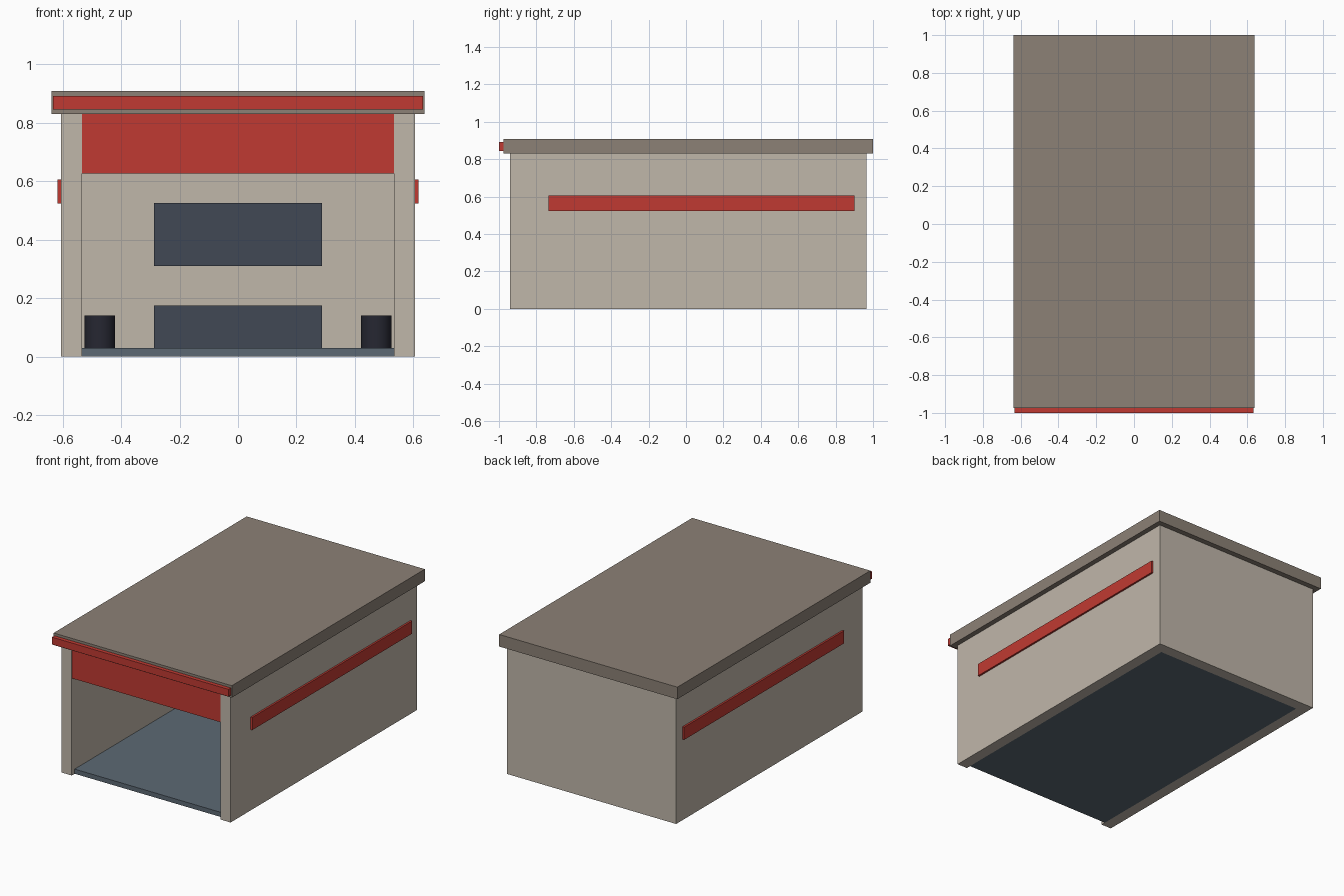
import bpy, math

if "Cube" in bpy.data.objects:
    bpy.data.objects.remove(bpy.data.objects["Cube"])


def material(name, rgb):
    m = bpy.data.materials.new(name)
    lin = [(c / 255 / 12.92) if c < 11 else ((c / 255 + 0.055) / 1.055) ** 2.4 for c in rgb]
    m.diffuse_color = (*lin, 1)
    m.use_nodes = True
    m.node_tree.nodes["Principled BSDF"].inputs["Base Color"].default_value = m.diffuse_color
    return m


WALL = material("wall_beige", (192, 183, 170))
ROOF = material("roof_taupe", (140, 129, 118))
RED = material("trim_red", (192, 58, 50))
FLOOR = material("floor_slate", (92, 105, 116))
PANEL = material("panel_slate", (65, 73, 85))
DARK = material("drum_black", (38, 39, 50))


def box(name, x, y, z, mat):
    """Box from (min, max) ranges on each axis."""
    bpy.ops.mesh.primitive_cube_add(size=1, location=[sum(r) / 2 for r in (x, y, z)])
    ob = bpy.context.object
    ob.name = name
    ob.scale = [r[1] - r[0] for r in (x, y, z)]
    bpy.ops.object.transform_apply(location=False, rotation=False, scale=True)
    ob.data.materials.append(mat)
    return ob


OUT, INN = 0.605, 0.533      # outer and inner wall faces
FRONT, BACK = -0.94, 0.965   # wall ends
BACK_IN = 0.893              # inner face of back wall
TOP = 0.83                   # wall height

# Shell
box("floor", (-INN, INN), (-0.91, BACK_IN), (0, 0.03), FLOOR)
box("back_wall", (-INN, INN), (BACK_IN, BACK), (0, TOP), WALL)
box("roof", (-0.638, 0.638), (-0.975, 1.0), (TOP, 0.908), ROOF)

# Red door header and roof fascia
box("door_header", (-INN, INN), (-0.935, -0.88), (0.627, TOP), RED)
box("roof_fascia", (-0.632, 0.632), (-1.0, -0.975), (0.845, 0.892), RED)

# Bench and board at the back of the bay
box("bench", (-0.287, 0.287), (0.76, BACK_IN), (0.03, 0.175), PANEL)
box("wall_board", (-0.287, 0.287), (0.87, BACK_IN), (0.31, 0.525), PANEL)

# Mirrored side walls, stripes and drums
for side, s in (("left", -1), ("right", 1)):
    box(side + "_wall", sorted((s * INN, s * OUT)), (FRONT, BACK), (0, TOP), WALL)
    box(side + "_stripe", sorted((s * OUT, s * 0.617)), (-0.735, 0.9), (0.523, 0.605), RED)
    bpy.ops.mesh.primitive_cylinder_add(vertices=20, radius=0.052, depth=0.11,
                                        location=(s * 0.472, 0.75, 0.085))
    drum = bpy.context.object
    drum.name = side + "_drum"
    drum.data.materials.append(DARK)
    bpy.ops.object.shade_smooth_by_angle(angle=math.radians(30))
